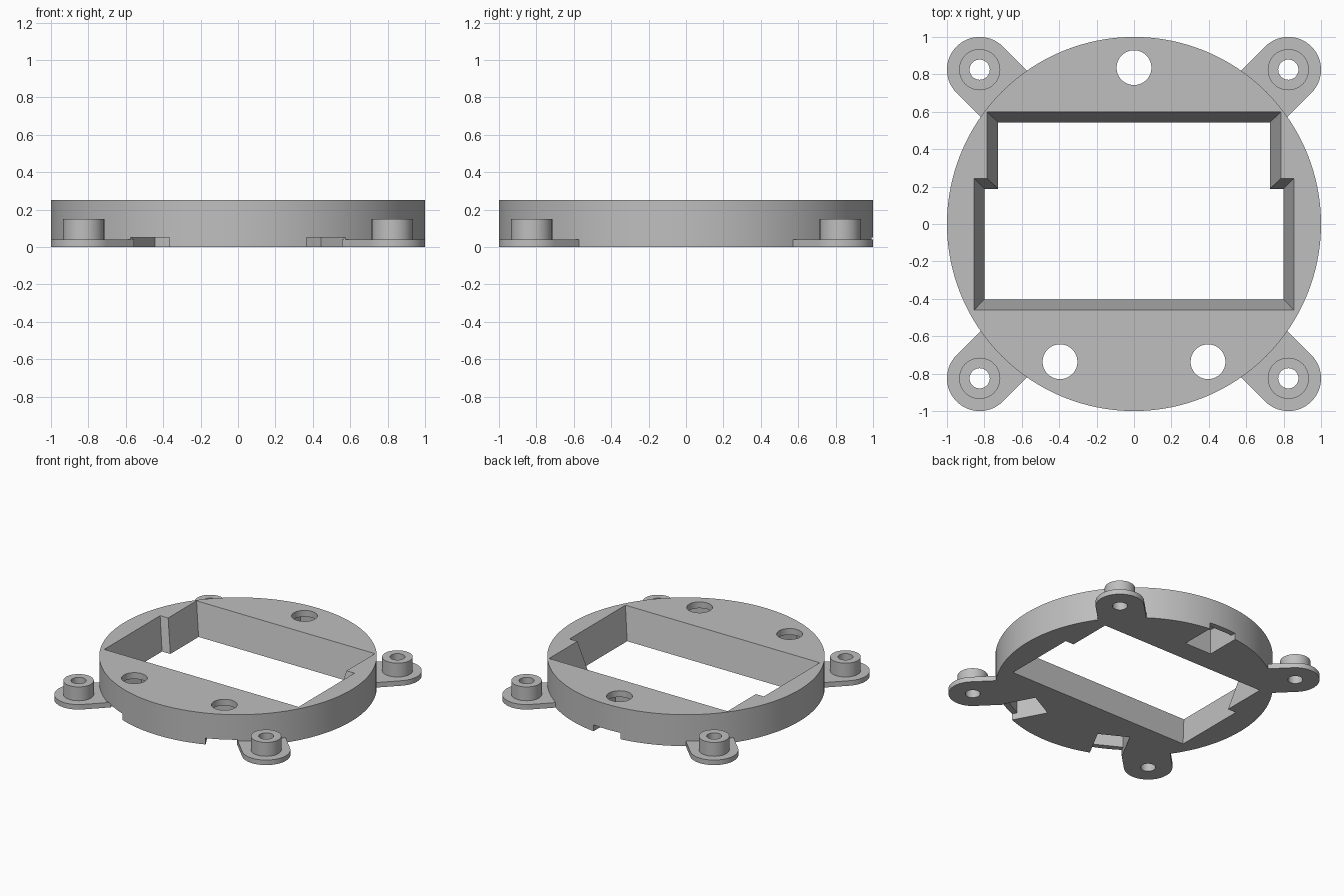
import bpy, bmesh
from math import sin, cos, pi, radians
from mathutils import Matrix

if "Cube" in bpy.data.objects:
    bpy.data.objects.remove(bpy.data.objects["Cube"], do_unlink=True)

grey = bpy.data.materials.new("plain grey")
grey.use_nodes = True
grey.diffuse_color = (0.52, 0.52, 0.52, 1)
grey.node_tree.nodes["Principled BSDF"].inputs["Base Color"].default_value = grey.diffuse_color


def prism(name, bottom, z0, z1, top=None):
    """Solid between two matching outlines."""
    bm = bmesh.new()
    low = [bm.verts.new((x, y, z0)) for x, y in bottom]
    high = [bm.verts.new((x, y, z1)) for x, y in (top or bottom)]
    bm.faces.new(low[::-1])
    bm.faces.new(high)
    n = len(low)
    for i in range(n):
        j = (i + 1) % n
        bm.faces.new((low[i], low[j], high[j], high[i]))
    bmesh.ops.recalc_face_normals(bm, faces=bm.faces)
    mesh = bpy.data.meshes.new(name)
    bm.to_mesh(mesh)
    bm.free()
    mesh.materials.append(grey)
    ob = bpy.data.objects.new(name, mesh)
    bpy.context.collection.objects.link(ob)
    return ob


def arc(r, cx=0, cy=0, n=48, start=0, sweep=2 * pi):
    count = n if sweep == 2 * pi else n + 1
    return [(cx + r * cos(start + sweep * i / n), cy + r * sin(start + sweep * i / n))
            for i in range(count)]


def rect(x0, x1, y0, y1):
    return [(x0, y0), (x1, y0), (x1, y1), (x0, y1)]


def activate(ob):
    bpy.ops.object.select_all(action='DESELECT')
    ob.select_set(True)
    bpy.context.view_layer.objects.active = ob


def combine(ob, other, operation='DIFFERENCE'):
    activate(ob)
    mod = ob.modifiers.new("combine", 'BOOLEAN')
    mod.operation = operation
    mod.solver = 'EXACT'
    mod.object = other
    bpy.ops.object.modifier_apply(modifier=mod.name)
    bpy.data.objects.remove(other, do_unlink=True)


def opening(upper, lower, y_back, y_step, y_front):
    """Stepped outline, wider towards the front."""
    right = [(lower, y_front), (lower, y_step), (upper, y_step), (upper, y_back)]
    return right + [(-x, y) for x, y in reversed(right)]


# Main ring
HEIGHT = 0.25
ring = prism("ring_body", arc(1, n=128), 0, HEIGHT)

# Tapered window, cutter runs slightly past both faces
wide = opening(0.785, 0.855, 0.6, 0.243, -0.46)
narrow = opening(0.727, 0.8, 0.543, 0.188, -0.403)
over = 0.04


def blend(t):
    return [(a + (c - a) * t, b + (d - b) * t) for (a, b), (c, d) in zip(narrow, wide)]


combine(ring, prism("window_cutter", blend(-over), -over * HEIGHT,
                    HEIGHT * (1 + over), blend(1 + over)))

# Screw holes, each over a pocket with a slot out through the rim
R = 0.836
for angle in (90, -61.75, -118.25):
    turn = Matrix.Rotation(radians(angle), 4, 'Z')
    cutters = (
        prism("pocket_cutter", rect(R - 0.118, R + 0.118, -0.118, 0.118), -0.1, 0.2),
        prism("slot_cutter", rect(R - 0.118, 1.2, -0.118, 0.118), -0.1, 0.05),
        prism("hole_cutter", arc(0.093, R), -0.1, 0.4),
    )
    for cutter in cutters:
        cutter.data.transform(turn)
        combine(ring, cutter)

# Corner ears: rounded tab, raised boss and bolt hole
D = 0.825 * 2 ** 0.5
ears = []
for side, angle in (("back_left", 45), ("back_right", 135),
                    ("front_right", 225), ("front_left", 315)):
    outline = [(0.96, -0.175)] + arc(0.175, D, n=32, start=-pi / 2, sweep=pi) + [(0.96, 0.175)]
    ear = prism(side + "_ear", outline, 0, 0.04)
    combine(ear, prism("boss", arc(0.11, D), 0.02, 0.15), 'UNION')
    combine(ear, prism("bolt_cutter", arc(0.054, D, n=32), -0.1, 0.3))
    ear.data.transform(Matrix.Rotation(radians(angle), 4, 'Z'))
    ears.append(ear)

for ob in [ring] + ears:
    activate(ob)
    bpy.ops.object.shade_smooth_by_angle(angle=radians(30))
